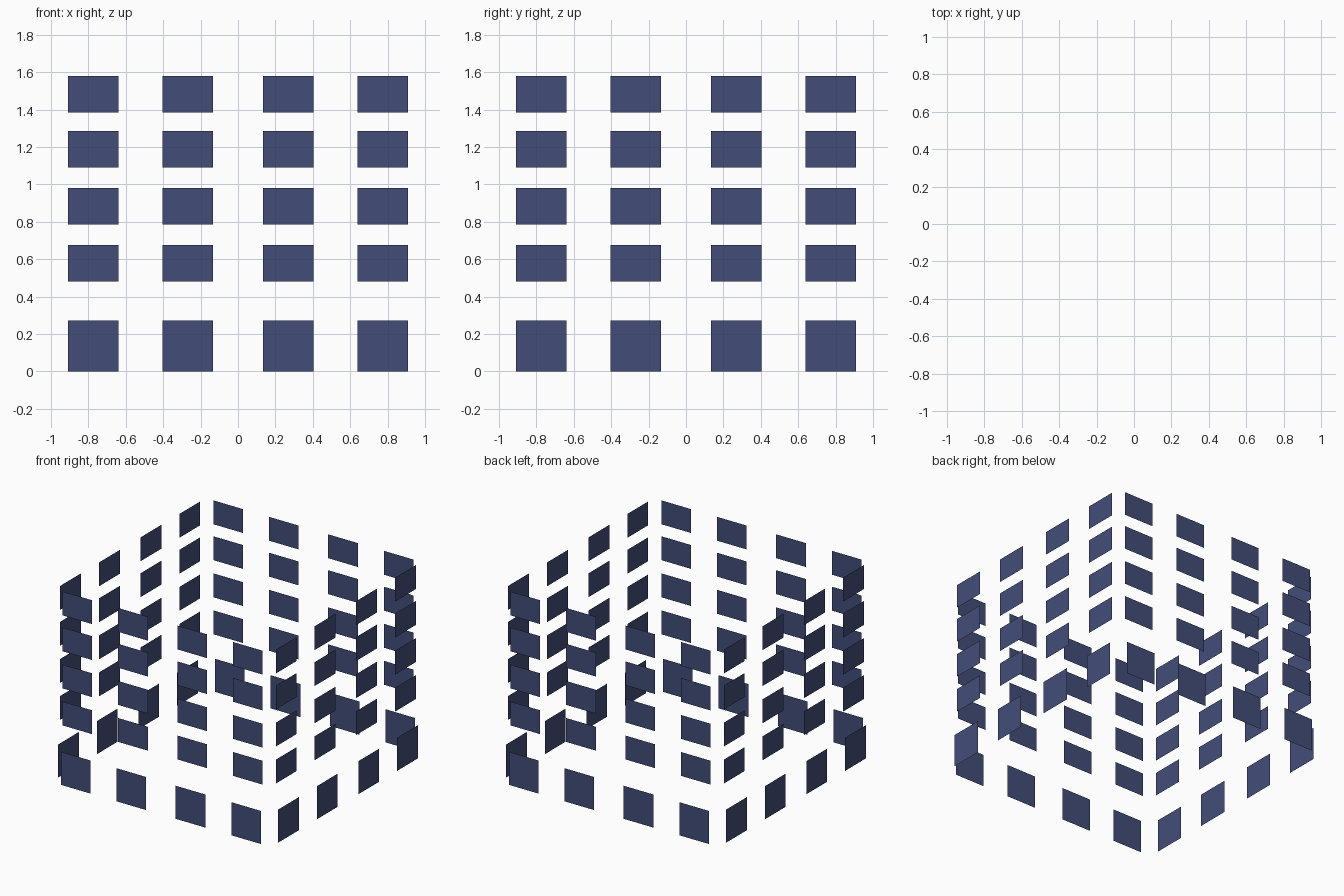
import bpy, bmesh
from math import pi
from mathutils import Matrix, Vector

if "Cube" in bpy.data.objects:
    bpy.data.objects.remove(bpy.data.objects["Cube"])

glass = bpy.data.materials.new("dark_blue_glass")
glass.diffuse_color = (0.055, 0.075, 0.19, 1)
glass.use_nodes = True
glass.node_tree.nodes["Principled BSDF"].inputs["Base Color"].default_value = glass.diffuse_color

COLUMNS = (-0.774, -0.269, 0.269, 0.774)   # pane centres across each wall
WIDTH = 0.27


def window_row(name, z0, z1, depth):
    """One storey of flat panes, repeated on all four sides."""
    bm = bmesh.new()
    for side in range(4):
        turn = Matrix.Rotation(side * pi / 2, 3, 'Z')
        for c in COLUMNS:
            l, r = c - WIDTH / 2, c + WIDTH / 2
            corners = ((l, z0), (r, z0), (r, z1), (l, z1))
            bm.faces.new([bm.verts.new(turn @ Vector((x, -depth, z)))
                          for x, z in corners])
    mesh = bpy.data.meshes.new(name)
    bm.to_mesh(mesh)
    bm.free()
    mesh.materials.append(glass)
    obj = bpy.data.objects.new(name, mesh)
    bpy.context.collection.objects.link(obj)


# Taller ground floor panes, set slightly further out
window_row("ground_floor_windows", 0, 0.272, 1.0)

# Four upper storeys
for i, z in enumerate((0.481, 0.785, 1.09, 1.385)):
    window_row(f"upper_windows_{i + 1}", z, z + 0.196, 0.98)
